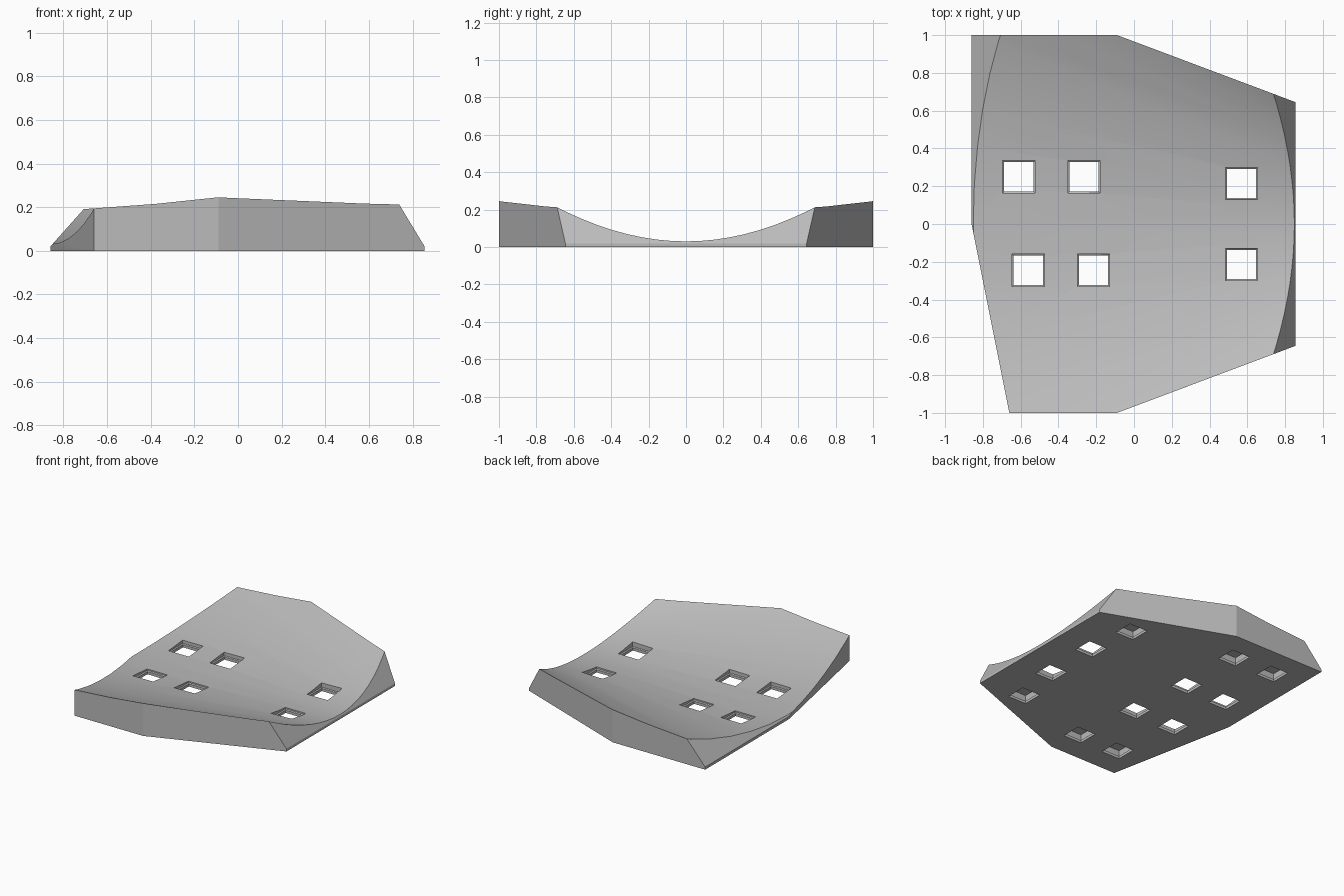
import bpy, bmesh, math
from mathutils import Vector

if "Cube" in bpy.data.objects:
    bpy.data.objects.remove(bpy.data.objects["Cube"])

grey = bpy.data.materials.new("mid_grey")
grey.use_nodes = True
GREY = (0.5, 0.5, 0.5, 1)
grey.diffuse_color = GREY
grey.node_tree.nodes["Principled BSDF"].inputs["Base Color"].default_value = GREY


def loft(bm, loops):
    """Skin equal-length loops into a closed solid."""
    rings = [[bm.verts.new(p) for p in loop] for loop in loops]
    for a, b in zip(rings, rings[1:]):
        for i in range(len(a)):
            j = (i + 1) % len(a)
            bm.faces.new((a[i], a[j], b[j], b[i]))
    bm.faces.new(rings[0])
    bm.faces.new(rings[-1])


def finish(bm, name):
    bmesh.ops.recalc_face_normals(bm, faces=bm.faces)
    mesh = bpy.data.meshes.new(name)
    bm.to_mesh(mesh)
    bm.free()
    mesh.materials.append(grey)
    ob = bpy.data.objects.new(name, mesh)
    bpy.context.collection.objects.link(ob)
    return ob


# Seven-sided block with the two ends sloped above a thin lip
outline = [(-0.86, 1), (-0.86, 0), (-0.66, -1), (-0.09, -1),
           (0.855, -0.645), (0.855, 0.645), (-0.09, 1)]
bm = bmesh.new()
loft(bm, [[(x, y, z) for x, y in outline] for z in (0, 0.4)])
for x, top_x in ((-0.86, -0.69), (0.855, 0.74)):
    side = math.copysign(1, x)
    normal = Vector((side * 0.19, 0, abs(x - top_x)))
    bmesh.ops.bisect_plane(bm, geom=bm.verts[:] + bm.edges[:] + bm.faces[:],
                           plane_co=(x, 0, 0.02), plane_no=normal, clear_outer=True)
    bmesh.ops.holes_fill(bm, edges=[e for e in bm.edges if e.is_boundary])
body = finish(bm, "dished_base")

# Conical cutter for the dished top, tighter towards the +x end
STEPS = 20


def dish_section(x):
    r = 2.32 - 1.25 * x
    angles = [math.radians(-35 + 70 * i / STEPS) for i in range(STEPS + 1)]
    arc = [(x, r * math.sin(a), 0.03 + r * (1 - math.cos(a))) for a in angles]
    return arc + [(x, arc[-1][1], 1), (x, arc[0][1], 1)]


bm = bmesh.new()
loft(bm, [dish_section(-0.95), dish_section(0.9)])
dish = finish(bm, "dish_cutter")

# Square holes: open ones in the thin middle, blind ones under the thick rims
open_holes = [(-0.61, 0.25), (-0.265, 0.25), (-0.56, -0.245), (-0.215, -0.245),
              (0.57, 0.215), (0.57, -0.215)]
blind_holes = [(-0.615, 0.76), (-0.27, 0.76), (-0.48, -0.75), (-0.135, -0.75),
               (0.51, 0.58), (0.51, -0.58)]
open_levels = [(-0.1, 0.077), (0.02, 0.077), (0.025, 0.085), (0.3, 0.085)]
blind_levels = [(-0.1, 0.077), (0.02, 0.077), (0.025, 0.085), (0.07, 0.085)]
corners = [(-1, -1), (1, -1), (1, 1), (-1, 1)]
bm = bmesh.new()
for spots, levels in ((open_holes, open_levels), (blind_holes, blind_levels)):
    for x, y in spots:
        loft(bm, [[(x + h * a, y + h * b, z) for a, b in corners] for z, h in levels])
holes = finish(bm, "hole_cutter")

# Carve the block, then discard the cutters
bpy.context.view_layer.objects.active = body
body.select_set(True)
for cutter in (dish, holes):
    cutter.hide_render = True
    mod = body.modifiers.new(cutter.name, 'BOOLEAN')
    mod.operation = 'DIFFERENCE'
    mod.solver = 'EXACT'
    mod.object = cutter
    bpy.ops.object.modifier_apply(modifier=mod.name)
    bpy.data.objects.remove(cutter)
bpy.ops.object.shade_smooth_by_angle(angle=math.radians(20))
